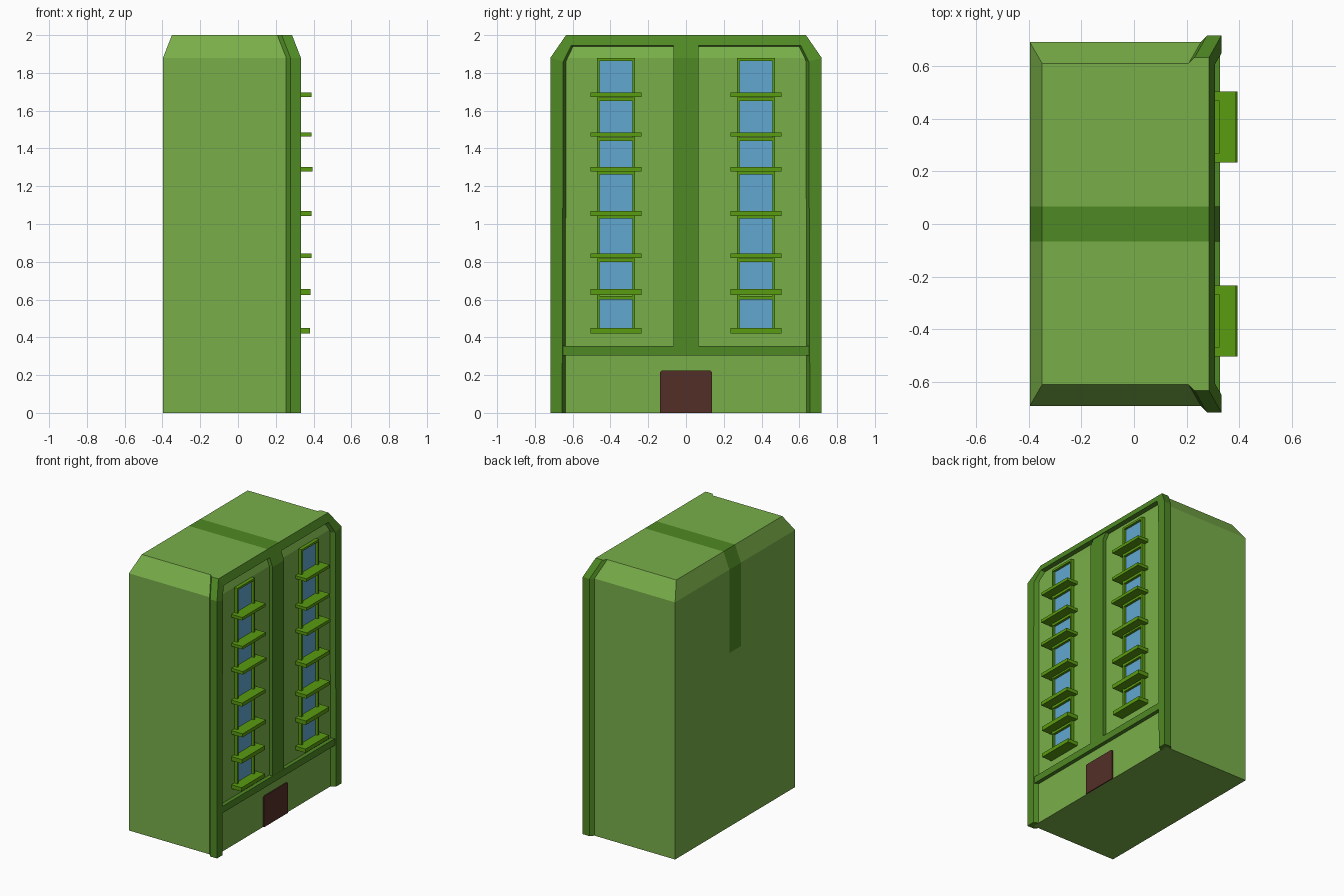
import bpy, bmesh
from mathutils import Vector

if "Cube" in bpy.data.objects:
    bpy.data.objects.remove(bpy.data.objects["Cube"])


def material(name, rgb):
    m = bpy.data.materials.new(name)
    lin = [((c / 255 + 0.055) / 1.055) ** 2.4 for c in rgb]
    m.diffuse_color = (*lin, 1)
    m.use_nodes = True
    m.node_tree.nodes["Principled BSDF"].inputs["Base Color"].default_value = m.diffuse_color
    return m


WALL = material("wall green", (121, 175, 73))
TRIM = material("dark trim green", (79, 137, 36))
BALC = material("balcony green", (90, 156, 16))
GLASS = material("window blue", (97, 167, 207))
DOOR = material("door brown", (84, 47, 39))


def finish(name, bm, *mats):
    bmesh.ops.recalc_face_normals(bm, faces=bm.faces)
    me = bpy.data.meshes.new(name)
    bm.to_mesh(me)
    bm.free()
    for m in mats:
        me.materials.append(m)
    ob = bpy.data.objects.new(name, me)
    bpy.context.collection.objects.link(ob)
    return ob


def box(name, x0, x1, y0, y1, z0, z1, mat):
    bm = bmesh.new()
    bmesh.ops.create_cube(bm, size=1)
    for v in bm.verts:
        v.co = Vector((x1 if v.co.x > 0 else x0,
                       y1 if v.co.y > 0 else y0,
                       z1 if v.co.z > 0 else z0))
    return finish(name, bm, mat)


def prism(name, pts, offset, mat):
    bm = bmesh.new()
    f = bm.faces.new([bm.verts.new(p) for p in pts])
    r = bmesh.ops.extrude_face_region(bm, geom=[f])
    vs = [g for g in r["geom"] if isinstance(g, bmesh.types.BMVert)]
    bmesh.ops.translate(bm, verts=vs, vec=offset)
    return finish(name, bm, mat)


EAVE, TOP, FRONT, BACK = 1.88, 2.0, 0.30, -0.397
LEAN = 0.39          # front face leans back above the eave
STRIPE = 0.067       # half width of the centre stripe


def lean(x, z):
    return x - LEAN * max(0, z - EAVE)


# Building body with a tapered roof and a dark stripe over roof and back
bm = bmesh.new()
rings = []
for x0, x1, y, z in ((BACK, FRONT, 0.693, 0), (BACK, FRONT, 0.693, EAVE),
                     (-0.35, lean(FRONT, TOP), 0.612, TOP)):
    rings.append([bm.verts.new(p) for p in
                  ((x0, -y, z), (x1, -y, z), (x1, y, z), (x0, y, z))])
for a, b in zip(rings, rings[1:]):
    for i in range(4):
        j = (i + 1) % 4
        bm.faces.new((a[i], a[j], b[j], b[i]))
bm.faces.new(rings[0])
bm.faces.new(rings[-1])
for co, no in (((0, STRIPE, 0), (0, 1, 0)), ((0, -STRIPE, 0), (0, 1, 0)),
               ((0, 0, 1.27), (0, 0, 1))):
    bmesh.ops.bisect_plane(bm, geom=bm.verts[:] + bm.edges[:] + bm.faces[:],
                           plane_co=co, plane_no=no)
bmesh.ops.recalc_face_normals(bm, faces=bm.faces)
for f in bm.faces:
    c = f.calc_center_median()
    if abs(c.y) < STRIPE and c.z > 1.27 and (f.normal.x < -0.1 or f.normal.z > 0.9):
        f.material_index = 1
finish("building_body", bm, WALL, TRIM)

# Facade frame: a flared section swept up one side, over the top and down
# each station: (y, z) of body edge, outer edge, front inner edge, recess edge
half = [((0.693, 0), (0.718, 0), (0.656, 0), (0.637, 0)),
        ((0.693, EAVE), (0.718, EAVE), (0.650, 1.86), (0.633, 1.86)),
        ((0.612, TOP), (0.635, TOP), (0.607, 1.945), (0.597, 1.938)),
        ((STRIPE, TOP), (STRIPE, TOP), (STRIPE, 1.945), (STRIPE, 1.938))]
path = [(1, s) for s in half] + [(-1, s) for s in reversed(half)]
bm = bmesh.new()
secs = []
for sgn, (b, o, i, r) in path:
    sec = ((0.255, b), (0.278, o), (0.333, o), (0.333, i), (FRONT - 0.004, r))
    secs.append([bm.verts.new((lean(x, z), sgn * y, z)) for x, (y, z) in sec])
for a, b in zip(secs, secs[1:]):
    for i in range(5):
        j = (i + 1) % 5
        bm.faces.new((a[i], a[j], b[j], b[i]))
bm.faces.new(secs[0])
bm.faces.new(secs[-1])
bmesh.ops.recalc_face_normals(bm, faces=bm.faces)
for f in bm.faces:      # roof side of the frame matches the roof
    if f.normal.z > 0.9 and abs(f.calc_center_median().y) > STRIPE:
        f.material_index = 1
finish("facade_frame", bm, TRIM, WALL)

# Centre pillar and cross beam
prism("centre_pillar", [(x, -STRIPE, z) for x, z in (
    (0.2, 0.34), (0.327, 0.34), (0.327, EAVE), (lean(0.327, 1.96), 1.96), (0.2, 1.96))],
    (0, 2 * STRIPE, 0), TRIM)
box("cross_beam", 0.25, 0.328, -0.65, 0.65, 0.303, 0.353, TRIM)

# Entrance door with clipped upper corners
prism("door", [(FRONT - 0.001, y, z) for y, z in (
    (-0.137, 0), (0.137, 0), (0.137, 0.217), (0.129, 0.225), (-0.129, 0.225), (-0.137, 0.217))],
    (0.009, 0, 0), DOOR)

# Window columns: balcony height, thickness, reach and glass top for each floor
floors = [(0.435, 0.028, 0.382, 0.60), (0.64, 0.03, 0.384, 0.80),
          (0.832, 0.026, 0.39, 1.03), (1.056, 0.026, 0.388, 1.262),
          (1.29, 0.022, 0.394, 1.44), (1.473, 0.022, 0.39, 1.652),
          (1.684, 0.022, 0.388, 1.863)]
for s, side in ((-1, "left"), (1, "right")):
    yc = 0.37 * s
    for e in (-1, 1):
        ys = sorted((yc + e * 0.087, yc + e * 0.101))
        box(f"{side}_window_jamb", 0.29, 0.326, ys[0], ys[1], 0.44, 1.878, BALC)
    for n, (z, t, reach, top) in enumerate(floors):
        head = floors[n + 1][0] if n < 6 else 1.878
        head = min(head, top + 0.018)
        box(f"{side}_balcony_{n+1}", 0.29, reach, yc - 0.135, yc + 0.135,
            z - t / 2, z + t / 2, BALC)
        box(f"{side}_window_head_{n+1}", 0.29, 0.326, yc - 0.088, yc + 0.088,
            top, head, BALC)
        box(f"{side}_window_glass_{n+1}", FRONT - 0.001, FRONT + 0.008,
            yc - 0.088, yc + 0.088, z, top, GLASS)
